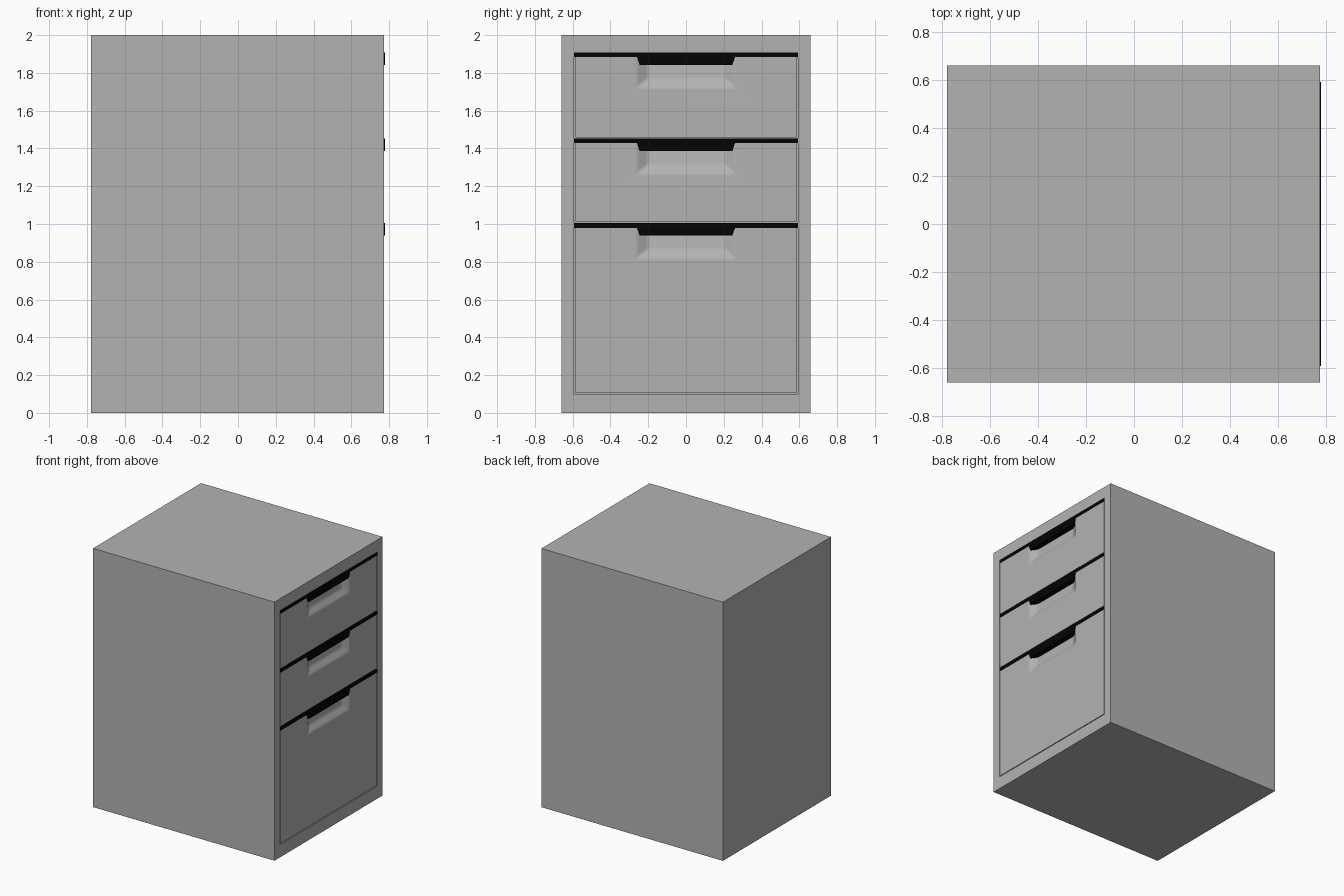
import bpy, bmesh, math

if "Cube" in bpy.data.objects:
    bpy.data.objects.remove(bpy.data.objects["Cube"])

FRONT = 0.774          # x of the drawer side
BACK = -0.778
OPEN_Y = 0.592         # half width of the drawer opening
DRAWER_Y = 0.586
STRIP = 0.024          # height of the pull strip
POCKET = 0.042         # depth of the finger recess at its top


def colour(name, value):
    mat = bpy.data.materials.new(name)
    mat.diffuse_color = (value, value, value, 1)
    mat.use_nodes = True
    mat.node_tree.nodes["Principled BSDF"].inputs["Base Color"].default_value = mat.diffuse_color
    return mat


grey = colour("grey_paint", 0.45)
black = colour("black_pull", 0.001)


def finish(bm, name, material):
    bmesh.ops.recalc_face_normals(bm, faces=bm.faces)
    mesh = bpy.data.meshes.new(name)
    bm.to_mesh(mesh)
    bm.free()
    obj = bpy.data.objects.new(name, mesh)
    bpy.context.collection.objects.link(obj)
    mesh.materials.append(material)
    return obj


def ring(bm, x, points):
    return [bm.verts.new((x, y, z)) for y, z in points]


def bridge(bm, a, b, closed=True):
    n = len(a)
    for i in range(n if closed else n - 1):
        j = (i + 1) % n
        bm.faces.new((a[i], a[j], b[j], b[i]))


def rect(w, low, high):
    return [(-w, low), (w, low), (w, high), (-w, high)]


# Cabinet shell with an opening on the drawer side
bm = bmesh.new()
back = ring(bm, BACK, rect(0.66, 0, 2))
front = ring(bm, FRONT, rect(0.66, 0, 2))
mouth = ring(bm, FRONT, rect(OPEN_Y, 0.098, 1.908))
inner = ring(bm, FRONT - 0.1, rect(OPEN_Y, 0.098, 1.908))
for a, b in ((back, front), (front, mouth), (mouth, inner)):
    bridge(bm, a, b)
bm.faces.new(back)
bm.faces.new(inner)
finish(bm, "cabinet_shell", grey)


# Drawer front with a soft-edged, sloped finger recess open at its top
def drawer_front(name, low, top):
    high = top - STRIP
    floor = top - 0.185
    bm = bmesh.new()
    outline = [(DRAWER_Y, high), (DRAWER_Y, low), (-DRAWER_Y, low), (-DRAWER_Y, high)]
    outer = ring(bm, FRONT, outline)
    lip = ring(bm, FRONT, [(-0.26, high), (-0.26, floor), (0.26, floor), (0.26, high)])
    deep = ring(bm, FRONT - POCKET, [(-0.2, high), (-0.2, floor + 0.045),
                                     (0.2, floor + 0.045), (0.2, high)])
    for v in deep[1:3]:
        v.co.x = FRONT - 0.028
    rear = ring(bm, FRONT - 0.09, outline)
    # Front panel split around the recess
    bm.faces.new((outer[3], outer[2], lip[1], lip[0]))
    bm.faces.new((outer[2], outer[1], lip[2], lip[1]))
    bm.faces.new((outer[1], outer[0], lip[3], lip[2]))
    bridge(bm, lip, deep, closed=False)
    bm.faces.new(deep)
    bridge(bm, outer, rear, closed=False)
    bm.faces.new(rear)
    bm.faces.new((outer[3], lip[0], deep[0], deep[3], lip[3], outer[0], rear[0], rear[3]))
    # Round the recess edges
    pairs = [(r[i], r[i + 1]) for r in (lip, deep) for i in range(3)]
    pairs += [(lip[1], deep[1]), (lip[2], deep[2])]
    bmesh.ops.bevel(bm, geom=[bm.edges.get(p) for p in pairs], offset=0.012,
                    segments=3, profile=0.5, affect='EDGES')
    obj = finish(bm, name, grey)
    bpy.ops.object.select_all(action='DESELECT')
    obj.select_set(True)
    bpy.context.view_layer.objects.active = obj
    bpy.ops.object.shade_smooth_by_angle(angle=math.radians(35))
    obj.modifiers.new("flat_panel_normals", 'WEIGHTED_NORMAL').keep_sharp = True


# Black pull strip that drops into the recess
def pull_strip(name, top):
    under, drop = top - STRIP, top - 0.066
    half = [(OPEN_Y, top), (OPEN_Y, under), (0.26, under), (0.245, drop)]
    points = half + [(-y, z) for y, z in reversed(half)]
    bm = bmesh.new()
    a = ring(bm, FRONT + 0.004, points)
    b = ring(bm, FRONT - POCKET, points)
    bridge(bm, a, b)
    bm.faces.new(a)
    bm.faces.new(b)
    finish(bm, name, black)


for label, low, top in (("top", 1.457, 1.908), ("middle", 1.01, 1.452), ("bottom", 0.104, 1.004)):
    drawer_front(label + "_drawer_front", low, top)
    pull_strip(label + "_drawer_pull", top)
